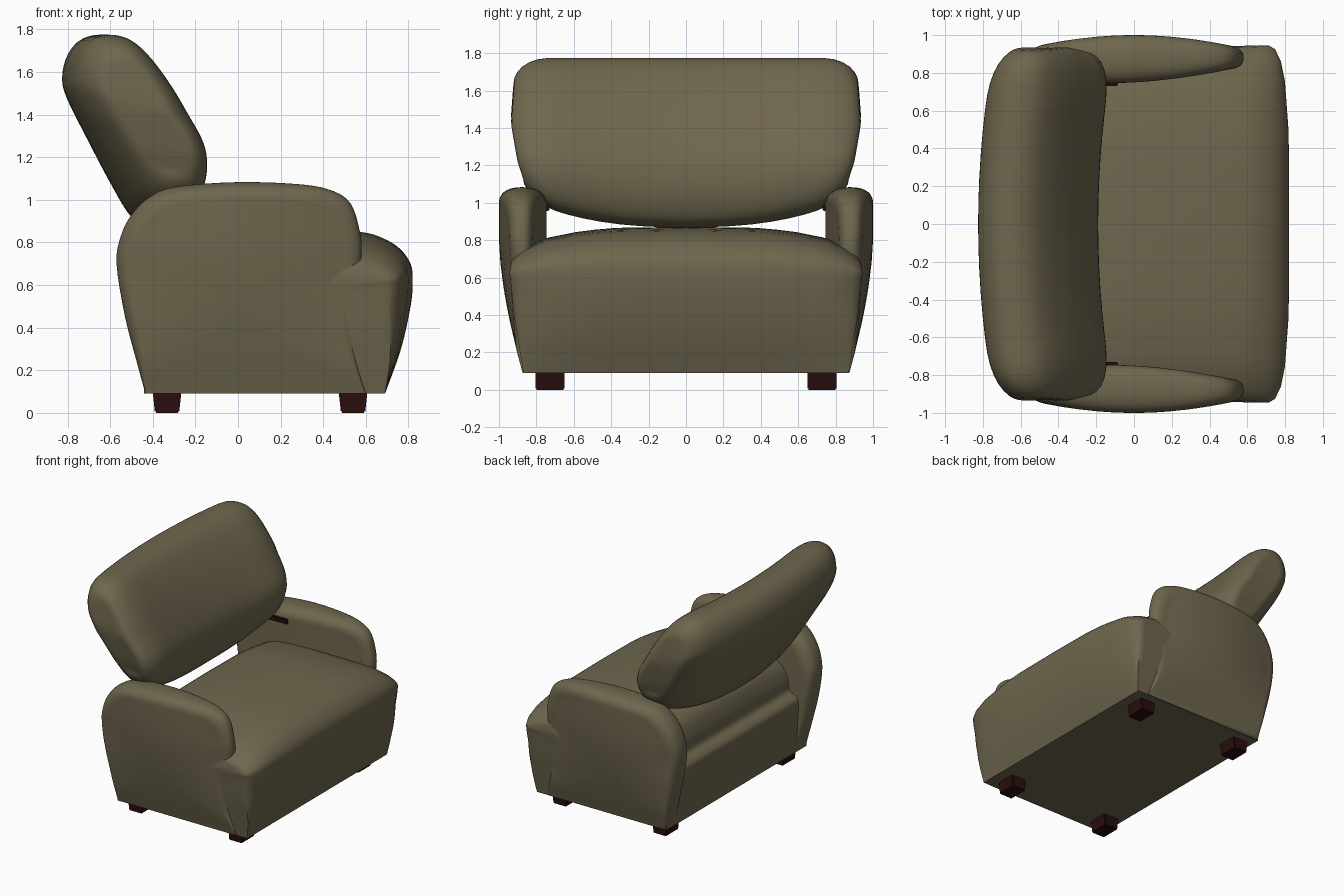
import bpy, bmesh, math
from mathutils import Vector

if "Cube" in bpy.data.objects:
    bpy.data.objects.remove(bpy.data.objects["Cube"])


def material(name, rgb):
    m = bpy.data.materials.new(name)
    m.diffuse_color = (*rgb, 1)
    m.use_nodes = True
    m.node_tree.nodes["Principled BSDF"].inputs["Base Color"].default_value = m.diffuse_color
    return m


FABRIC = material("olive fabric", (0.155, 0.132, 0.075))
WOOD = material("dark red wood", (0.022, 0.004, 0.004))
BOTTOM = 0.09


def clamp(v):
    return max(0.0, min(1.0, v))


def table(pairs, v):
    """Linear lookup in a list of (key, value) pairs."""
    if v <= pairs[0][0]:
        return pairs[0][1]
    for (a, fa), (b, fb) in zip(pairs, pairs[1:]):
        if v <= b:
            return fa + (fb - fa) * (v - a) / (b - a)
    return pairs[-1][1]


def spline(points, closed, n=4):
    """Catmull-Rom curve through the (x, z) points."""
    p = [Vector(q) for q in points]
    k = len(p)
    get = (lambda i: p[i % k]) if closed else (lambda i: p[max(0, min(k - 1, i))])
    out = []
    for i in range(k if closed else k - 1):
        a, b, c, d = (get(i + j) for j in (-1, 0, 1, 2))
        for s in range(n):
            t = s / n
            out.append(0.5 * (2 * b + (c - a) * t + (2 * a - 5 * b + 4 * c - d) * t * t
                              + (3 * b - a - 3 * c + d) * t ** 3))
    if not closed:
        out.append(p[-1])
    return out


HALF = [0.12, 0.25, 0.4, 0.53, 0.64, 0.73, 0.8, 0.86, 0.91, 0.95, 0.98, 0.995, 1]
STATIONS = [-c for c in reversed(HALF)] + [0] + HALF
CAPS = [0.1, 0.35, 0.6, 0.8, 0.93]


def cushion(name, outline, centre, warp):
    """Loft a side outline across the width; warp(x, z, c) shapes each ring, c in -1..1."""
    rings = ([(-1, s) for s in CAPS] + [(c, 1) for c in STATIONS]
             + [(1, s) for s in reversed(CAPS)])
    centre = Vector(centre)
    bm = bmesh.new()
    loops = []
    for c, s in rings:
        pts = [centre + (p - centre) * s for p in outline]
        loops.append([bm.verts.new(warp(p.x, p.y, c)) for p in pts])
    n = len(outline)
    for a, b in zip(loops, loops[1:]):
        for i in range(n):
            j = (i + 1) % n
            bm.faces.new((a[i], a[j], b[j], b[i]))
    bm.faces.new(loops[0])
    bm.faces.new(loops[-1])
    finish(name, bm, FABRIC, 42)


def finish(name, bm, mat, angle):
    bmesh.ops.recalc_face_normals(bm, faces=bm.faces)
    me = bpy.data.meshes.new(name)
    bm.to_mesh(me)
    bm.free()
    me.materials.append(mat)
    ob = bpy.data.objects.new(name, me)
    bpy.context.collection.objects.link(ob)
    bpy.ops.object.select_all(action='DESELECT')
    ob.select_set(True)
    bpy.context.view_layer.objects.active = ob
    bpy.ops.object.shade_smooth_by_angle(angle=math.radians(angle))


def block(name, centre, size, mat, taper=1.0):
    bm = bmesh.new()
    bmesh.ops.create_cube(bm, size=1)
    for v in bm.verts:
        k = taper if v.co.z < 0 else 1
        v.co = Vector((v.co.x * size[0] * k, v.co.y * size[1], v.co.z * size[2])) + Vector(centre)
    bmesh.ops.bevel(bm, geom=bm.edges[:], offset=0.006, segments=2, affect='EDGES')
    finish(name, bm, mat, 30)


# Seat: one deep block with a domed top and a stepped rear ledge
seat_outline = spline([(-0.44, 0.09), (-0.45, 0.3), (-0.46, 0.48), (-0.43, 0.53), (-0.38, 0.56),
                       (-0.365, 0.66), (-0.31, 0.78), (-0.18, 0.85), (0.05, 0.87), (0.3, 0.868),
                       (0.57, 0.85), (0.68, 0.82), (0.76, 0.77), (0.81, 0.7), (0.82, 0.62),
                       (0.81, 0.5), (0.765, 0.3), (0.69, 0.09)], False)


def seat_warp(x, z, c):
    e = abs(c)
    end = table([(0.09, 0.87), (0.4, 0.92), (0.65, 0.945), (0.9, 0.93)], z)
    shrink = table([(0.5, 0), (0.8, 0.02), (0.91, 0.04), (0.98, 0.07), (1, 0.1)], e)
    if x > 0.3:
        x -= shrink * (x - 0.3) / 0.5 * clamp((z - BOTTOM) / 0.4)
    if z > 0.6:
        k = table([(0, 1), (0.4, 0.98), (0.6, 0.92), (0.8, 0.78), (0.91, 0.62), (0.98, 0.45), (1, 0.35)], e)
        z = 0.6 + (z - 0.6) * k
    return x, c * end, z


cushion("seat", seat_outline, (0.18, 0.42), seat_warp)

# Arms: padded side panels that lean outward as they rise
arm_outline = spline([(-0.435, 0.092), (-0.47, 0.22), (-0.53, 0.45), (-0.57, 0.7), (-0.55, 0.83),
                      (-0.5, 0.93), (-0.42, 1.01), (-0.3, 1.06), (0, 1.083), (0.3, 1.072),
                      (0.45, 1.04), (0.53, 0.98), (0.57, 0.86), (0.58, 0.75), (0.56, 0.58),
                      (0.55, 0.4), (0.56, 0.25), (0.6, 0.092)], False)


def make_arm(side):
    def warp(x, z, c):
        d = 0.085 * (1 - (1 - abs(c) ** 2.5) ** 0.45) * clamp((z - BOTTOM) / 0.3)
        outer = table([(0.09, 0.874), (0.25, 0.915), (0.4, 0.945), (0.55, 0.97), (0.7, 0.99), (0.85, 1.0)], z)
        outer -= 0.05 * (x / 0.55) ** 2 * clamp((z - 0.2) / 0.5)
        inner = 0.745 + 0.06 * (max(0, x + 0.2) / 0.7) ** 2
        x *= 1 - d / 0.57
        z = BOTTOM + (z - BOTTOM) * (1 - d / 0.99)
        return x, side * ((outer + inner) / 2 + c * (outer - inner) / 2), z
    cushion("right_arm" if side < 0 else "left_arm", arm_outline, (0, 0.55), warp)


for side in (-1, 1):
    make_arm(side)

# Backrest: leaning cushion, bowed in plan, with a bottom edge that rises at the ends
back_outline = spline([(-0.36, 0.87), (-0.26, 0.9), (-0.205, 1.0), (-0.19, 1.14), (-0.22, 1.28),
                       (-0.33, 1.49), (-0.45, 1.66), (-0.55, 1.75), (-0.65, 1.775), (-0.74, 1.75),
                       (-0.8, 1.68), (-0.825, 1.58), (-0.805, 1.48), (-0.7, 1.27), (-0.6, 1.08),
                       (-0.51, 0.93), (-0.44, 0.88)], True)
MID = Vector((-0.5, 1.32))
ALONG = Vector((-0.42, 0.9)).normalized()
ACROSS = Vector((ALONG.y, -ALONG.x))


def back_warp(x, z, c):
    e = abs(c)

    def rounding(start):
        return 1 - math.sqrt(1 - clamp((e - start) / (1 - start)) ** 2)
    rel = Vector((x, z)) - MID
    p = (MID + ALONG * rel.dot(ALONG) * (1 - 0.28 * rounding(0.8))
         + ACROSS * rel.dot(ACROSS) * (1 - 0.55 * rounding(0.68)))
    lift = 0.15 * e ** 2.5 * clamp((1.4 - p.y) / 0.5)
    end = table([(0.9, 0.87), (1.1, 0.9), (1.5, 0.935), (1.8, 0.92)], z)
    y = c * end
    return p.x + 0.1 * y * y, y, p.y + lift


cushion("backrest", back_outline, MID, back_warp)

# Brackets joining backrest to arms, and the four feet
for side in (-1, 1):
    tag = "right" if side < 0 else "left"
    block(tag + "_back_bracket", (-0.19, side * 0.77, 0.975), (0.21, 0.08, 0.04), WOOD)
    for place, x in (("rear", -0.333), ("front", 0.54)):
        block(f"{tag}_{place}_foot", (x, side * 0.727, 0.05), (0.135, 0.155, 0.1), WOOD, 0.84)
